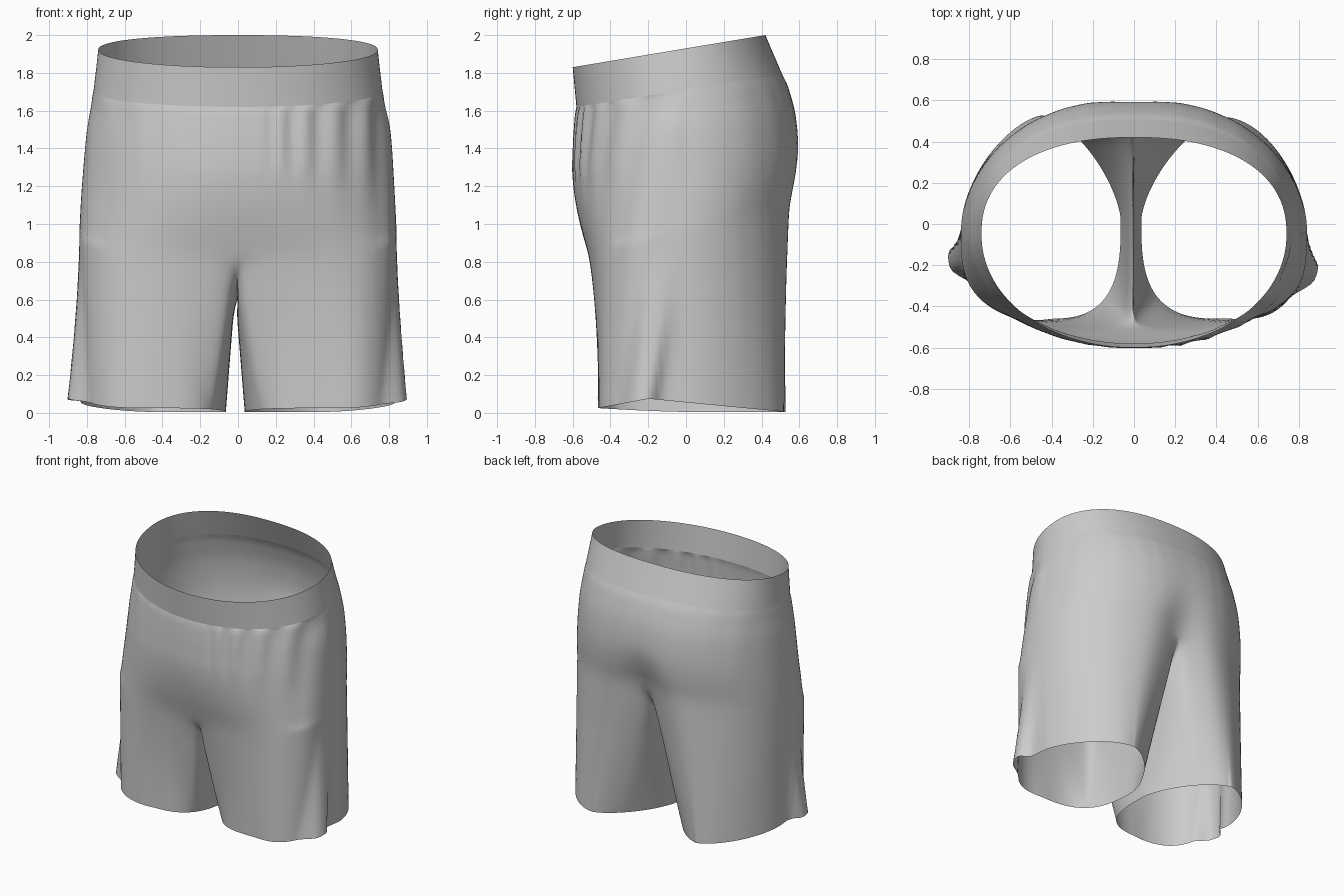
import bpy, bmesh
from math import sin, cos, pi, exp, radians

if "Cube" in bpy.data.objects:
    bpy.data.objects.remove(bpy.data.objects["Cube"])

N, INNER, ROWS, LEG = 84, 32, 30, 30     # half-waist, crotch, body and leg divisions

# Ring keys: z front, z back, half width, y front, y back, cleft depth
BAND = [(1.83, 2.00, .74, -.60, .42, 0), (1.725, 1.895, .752, -.59, .465, 0),
        (1.62, 1.79, .765, -.58, .51, 0)]
BODY = [(1.62, 1.79, .765, -.58, .51, 0), (1.55, 1.71, .775, -.588, .545, .002),
        (1.42, 1.57, .797, -.597, .585, .006), (1.24, 1.40, .815, -.60, .605, .015),
        (1.04, 1.25, .83, -.573, .602, .045), (.85, 1.10, .84, -.52, .585, .095)]
CROTCH = [(-.52, .85), (-.43, .73), (-.30, .65), (-.10, .615),
          (.10, .67), (.28, .80), (.40, .95), (.49, 1.10)]


def spline(keys, t):
    """Catmull-Rom through tuples, t from 0 to 1."""
    f = t * (len(keys) - 1)
    i = min(int(f), len(keys) - 2)
    u = f - i
    a, b, c, d = (keys[max(0, min(len(keys) - 1, i + k))] for k in (-1, 0, 1, 2))
    return [.5 * (2*q + (r - p)*u + (2*p - 5*q + 4*r - s)*u*u + (3*q - p - 3*r + s)*u**3)
            for p, q, r, s in zip(a, b, c, d)]


def power(v, n):
    return (1 if v >= 0 else -1) * abs(v) ** (2 / n)


def ring_point(keys, v, a, side, folds=False):
    """Waist ring point: a runs from -90 (front centre) to 90 (back centre)."""
    zf, zb, rx, yf, yb, cleft = spline(keys, v)
    w = v if folds else 0
    n = 2.3 - .2 * w if a > 0 else 2.05 + .95 * w ** 5
    yc = -.05
    x = rx * power(cos(a), n) if abs(abs(a) - pi/2) > 1e-6 else 0
    y = yc + power(sin(a), n) * ((yb - yc) if a > 0 else (yc - yf))
    z = zf + (zb - zf) * (y - yf) / (yb - yf)
    if a > 0:
        y -= cleft * exp(-(x / .16) ** 2)
    if folds:                             # gathers hanging from the waistband
        w = v * exp(1 - v / .25) / .25
        fade = max(0, min(1, (x - .06) / .15))
        amp = .001 if a > 0 else (.010 if side > 0 else .002)
        d = amp * w * fade * sin(52 * x + 2.5 * sin(6 * x))
        d += .003 * min(1, v * 8) * (1 - v)    # slight puff below the band
        x += d * cos(a)
        y += d * sin(a)
    return side * x, y, z


def hem_point(phi, side):
    """Leg opening: square in front, rounder behind, lifted at the outer seam."""
    n = 3.0 if sin(phi) <= 0 else (1.65 if cos(phi) > 0 else 1.5)
    x = .44 + .39 * power(cos(phi), n)
    y = .02 + power(sin(phi), n) * (.50 if sin(phi) > 0 else .48)
    if cos(phi) <= 0:
        z = .005 + .02 * max(0, -sin(phi))
    elif y > -.2:
        z = .005 + .07 * (.52 - y) / .72
    else:
        z = .025 + .05 * (y + .46) / .26
    return side * x, y, z


def leg_point(top, phi, t, side):
    h = hem_point(phi, side)
    x, y, z = (p + (q - p) * t for p, q in zip(top, h))
    if cos(phi) > 0:                      # side seam flare growing to the hem
        seam = -.10 + ((-.24 if side > 0 else -.18) + .10) * t
        x += side * .08 * t ** 1.5 * exp(-((y - seam) / .085) ** 4)
        y += .008 * t * sin(9 * abs(x) + 2 * side) * sin(phi)   # soft drape
    return x - .015 * exp(-(x / .25) ** 2) * min(1, t * 6), y, max(0, z)


def add_grid(bm, rows, closed=False):
    vs = [[bm.verts.new(p) for p in r] for r in rows]
    m = len(rows[0])
    for r0, r1 in zip(vs, vs[1:]):
        for j in range(m if closed else m - 1):
            k = (j + 1) % m
            bm.faces.new((r0[j], r1[j], r1[k], r0[k]))


def finish(bm, name, relax=False):
    bmesh.ops.remove_doubles(bm, verts=bm.verts[:], dist=.0005)
    if relax:                             # soften the join of legs and seat
        for i in range(16):
            soft = [v for v in bm.verts if .1 + .035 * i < v.co.z < 1.3 - .015 * i
                    and abs(v.co.x) < .72 and not v.is_boundary]
            bmesh.ops.smooth_vert(bm, verts=soft, factor=.5,
                                  use_axis_x=True, use_axis_y=True, use_axis_z=True)
    bmesh.ops.recalc_face_normals(bm, faces=bm.faces[:])
    me = bpy.data.meshes.new(name)
    bm.to_mesh(me)
    bm.free()
    for p in me.polygons:
        p.use_smooth = True
    ob = bpy.data.objects.new(name, me)
    bpy.context.collection.objects.link(ob)
    return ob


angles = [-pi/2 + pi * i / N for i in range(N + 1)]

# Waistband
bm = bmesh.new()
for side in (1, -1):
    add_grid(bm, [[ring_point(BAND, r / 6, a, side) for a in angles] for r in range(7)])
finish(bm, "waistband")

# Seat and legs
bm = bmesh.new()
front, back = radians(134), radians(125)  # where the centre seams meet each leg loop
for side in (1, -1):
    add_grid(bm, [[ring_point(BODY, r / ROWS, a, side, True) for a in angles]
                  for r in range(ROWS + 1)])
    top = [ring_point(BODY, 1, a, side, True) for a in angles]
    phis = [a * (back if a > 0 else front) / (pi / 2) for a in angles]
    for i in range(1, INNER):             # crotch seam, back to front
        y, z = spline(CROTCH, 1 - i / INNER)
        top.append((0, y, z))
        phis.append(back + (2 * pi - front - back) * i / INNER)
    add_grid(bm, [[leg_point(p, f, r / LEG, side) for p, f in zip(top, phis)]
                  for r in range(LEG + 1)], closed=True)
finish(bm, "seat_and_legs", relax=True)
